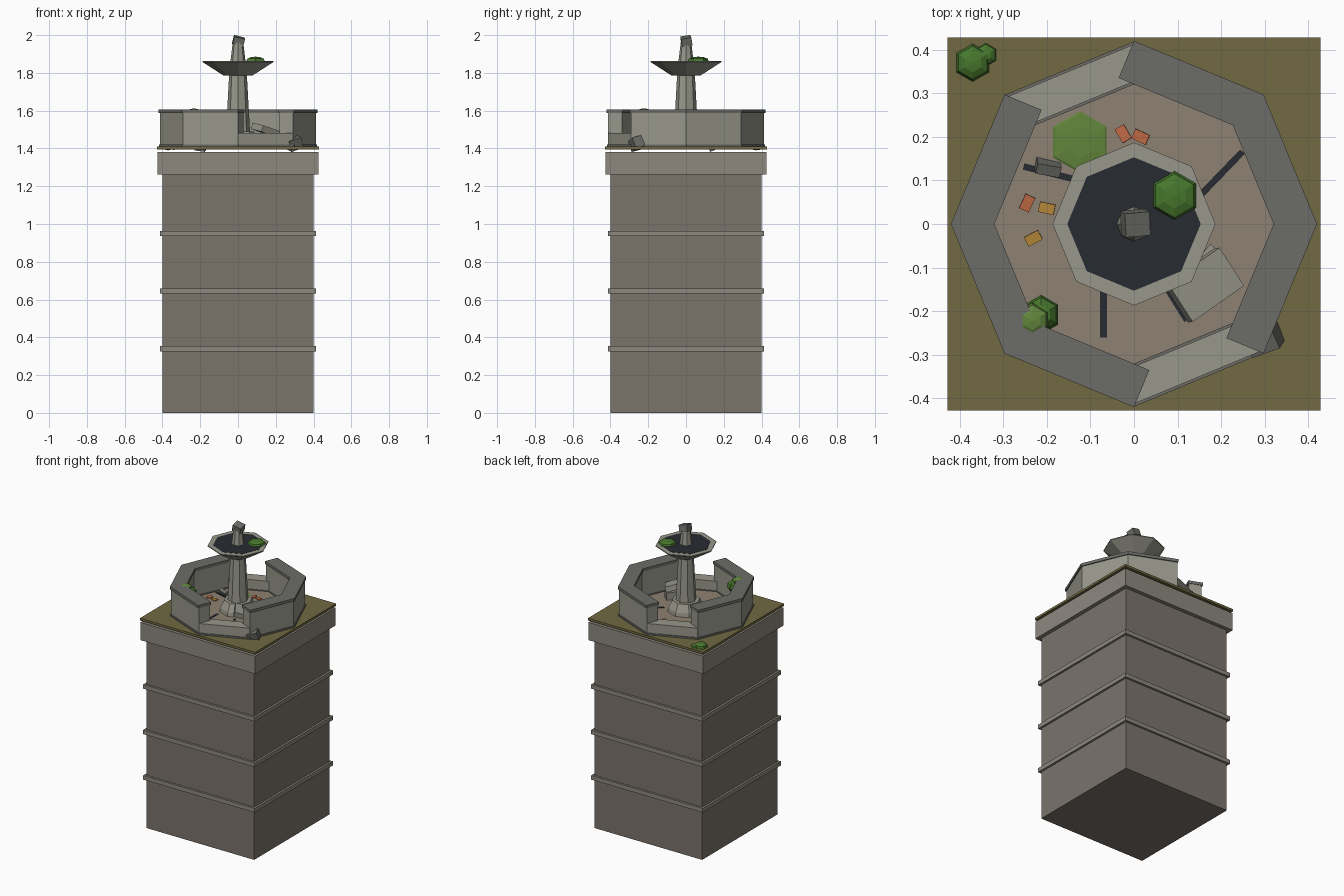
import bpy, bmesh
from math import sin, cos, pi, radians
from mathutils import Euler

if "Cube" in bpy.data.objects:
    bpy.data.objects.remove(bpy.data.objects["Cube"])


def material(name, rgb):
    m = bpy.data.materials.new(name)
    m.diffuse_color = [(c / 255) ** 2.2 for c in rgb] + [1]
    m.use_nodes = True
    m.node_tree.nodes["Principled BSDF"].inputs["Base Color"].default_value = m.diffuse_color
    return m


TOWER = material("tower_stone", (122, 115, 107))
TRIM = material("trim_stone", (140, 134, 125))
STONE = material("wall_stone", (150, 150, 138))
DARK = material("coping_stone", (108, 108, 104))
EARTH = material("dry_grass", (112, 105, 68))
PAVING = material("paving", (140, 128, 113))
WATER = material("dark_water", (44, 48, 53))
LEAF = material("leaf", (72, 118, 48))
MOSS = material("moss", (98, 132, 62))
RUST = material("rust_leaf", (190, 105, 70))
GOLD = material("gold_leaf", (180, 135, 60))


def finish(name, bm, mat, loc, rot):
    bmesh.ops.recalc_face_normals(bm, faces=bm.faces)
    mesh = bpy.data.meshes.new(name)
    bm.to_mesh(mesh)
    bm.free()
    mesh.materials.append(mat)
    ob = bpy.data.objects.new(name, mesh)
    ob.location = loc
    ob.rotation_euler = Euler([radians(a) for a in rot])
    bpy.context.collection.objects.link(ob)
    return ob


def box(name, size, loc, mat, rot=(0, 0, 0)):
    bm = bmesh.new()
    bmesh.ops.create_cube(bm, size=1)
    bmesh.ops.scale(bm, vec=size, verts=bm.verts)
    return finish(name, bm, mat, loc, rot)


def slab(name, half, z0, z1, mat):
    return box(name, (2 * half, 2 * half, z1 - z0), (0, 0, (z0 + z1) / 2), mat)


def lathe(name, sides, profile, mat, loc=(0, 0, 0), rot=(0, 0, 0), turn=0.0):
    """Faceted solid through (radius, height) rings, capped at both ends."""
    bm = bmesh.new()
    rings = [[bm.verts.new((r * cos(turn + 2 * pi * i / sides),
                            r * sin(turn + 2 * pi * i / sides), z))
              for i in range(sides)] for r, z in profile]
    for a, b in zip(rings, rings[1:]):
        for i in range(sides):
            j = (i + 1) % sides
            bm.faces.new((a[i], a[j], b[j], b[i]))
    bm.faces.new(rings[0])
    bm.faces.new(rings[-1])
    return finish(name, bm, mat, loc, rot)


# Square tower with string courses, top cap and turf slab
slab("tower_shaft", 0.40, 0, 1.263, TOWER)
for i, z in enumerate((0.34, 0.645, 0.95)):
    slab(f"tower_band_{i + 1}", 0.414, z - 0.014, z + 0.014, TRIM)
slab("tower_cap", 0.426, 1.263, 1.382, TRIM)
slab("turf", 0.428, 1.395, 1.41, EARTH)
lathe("paved_floor", 8, [(0.34, 1.40), (0.34, 1.416)], PAVING)

# Octagonal ring wall: two of the eight sides are broken down low
for i in range(8):
    deg = 22.5 + 45 * i
    a = radians(deg)
    low = i in (2, 6)
    top = 1.483 if low else 1.587

    def side(name, length, inner, outer, z0, z1, mat):
        m = (inner + outer) / 2
        box(f"{name}_{i + 1}", (outer - inner, length, z1 - z0),
            (m * cos(a), m * sin(a), (z0 + z1) / 2), mat, (0, 0, deg))

    side("wall_plinth", 0.32, 0.296, 0.387, 1.40, 1.42, DARK)
    side("wall_side", 0.314, 0.302, 0.381, 1.41, top, STONE)
    if not low:
        side("wall_coping", 0.3214, 0.296, 0.388, 1.587, 1.606, DARK)

# Fountain: pedestal, column, bowl, water and snapped finial
lathe("fountain_base", 8, [(0.115, 1.41), (0.11, 1.44), (0.085, 1.49)], STONE)
lathe("fountain_column", 8, [(0.064, 1.48), (0.047, 1.79)], STONE)
lathe("fountain_bowl", 8, [(0.075, 1.785), (0.187, 1.857), (0.187, 1.862),
                           (0.153, 1.862)], STONE)
lathe("bowl_water", 8, [(0.153, 1.856), (0.153, 1.8635)], WATER)
lathe("upper_column", 8, [(0.04, 1.86), (0.028, 1.96)], STONE)
box("broken_finial", (0.058, 0.055, 0.044), (0.003, 0.002, 1.9687), DARK, (10, 14, 5))

# Cracks in the paving: x, y, length, angle
for i, (x, y, length, ang) in enumerate([
        (0.19, 0.105, 0.17, 46), (-0.19, 0.116, 0.13, -14),
        (-0.07, -0.19, 0.14, 90), (0.09, -0.17, 0.12, -58)]):
    box(f"floor_crack_{i + 1}", (length, 0.015, 0.006), (x, y, 1.416), WATER, (0, 0, ang))

# Fallen masonry
box("fallen_slab", (0.15, 0.105, 0.035), (0.16, -0.14, 1.492), STONE, (8, 16, 35))
box("slab_support", (0.06, 0.05, 0.05), (0.175, -0.085, 1.44), STONE, (0, 0, 50))
box("rubble_inside", (0.056, 0.025, 0.06), (-0.198, 0.133, 1.418), DARK, (20, 8, -10))
box("rubble_outside", (0.07, 0.055, 0.06), (0.298, -0.262, 1.426), DARK, (14, -18, 20))

# Shrubs: x, y, z, radius, half height, material
for i, (x, y, z, r, h, mat) in enumerate([
        (0.093, 0.065, 1.864, 0.058, 0.022, LEAF),
        (-0.37, 0.37, 1.415, 0.044, 0.025, LEAF),
        (-0.34, 0.388, 1.41, 0.028, 0.018, LEAF),
        (-0.213, -0.208, 1.555, 0.046, 0.04, LEAF),
        (-0.233, -0.222, 1.59, 0.042, 0.022, MOSS),
        (-0.124, 0.188, 1.415, 0.076, 0.008, MOSS)]):
    arc = [(r * max(cos(t), 0.02), h * sin(t))
           for t in (radians(d) for d in (-90, -50, -10, 30, 60, 90))]
    lathe(f"shrub_{i + 1}", 6, arc, mat, (x, y, z), turn=pi / 6)

# Scattered leaves: x, y, angle, material
for i, (x, y, ang, mat) in enumerate([
        (-0.025, 0.207, -60, RUST), (0.015, 0.2, -25, RUST),
        (-0.245, 0.048, 65, RUST), (-0.2, 0.036, -12, GOLD),
        (-0.231, -0.033, 28, GOLD)]):
    box(f"fallen_leaf_{i + 1}", (0.036, 0.024, 0.006), (x, y, 1.419), mat, (4, -4, ang))
